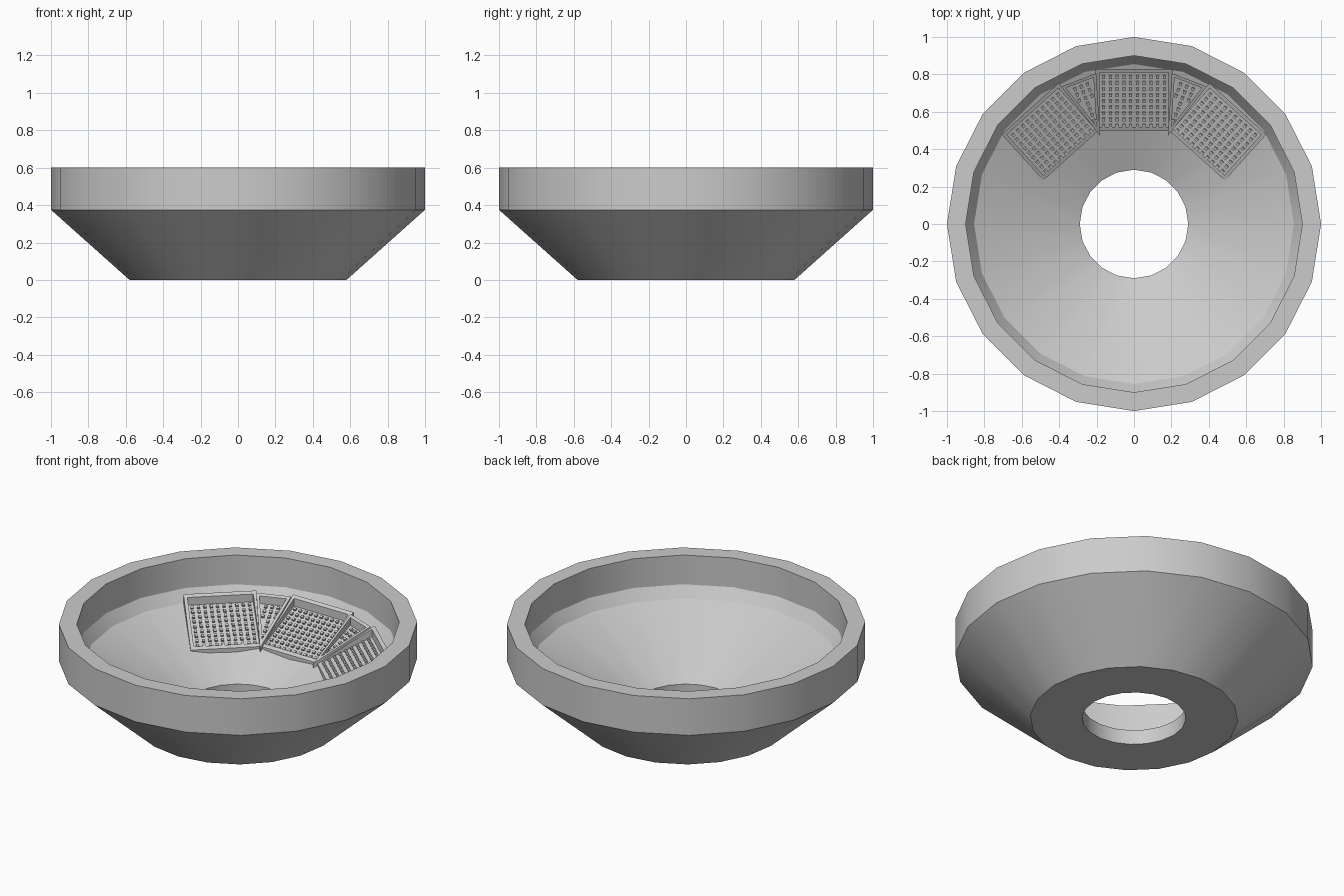
import bpy, bmesh, math
from mathutils import Vector, Matrix

if "Cube" in bpy.data.objects:
    bpy.data.objects.remove(bpy.data.objects["Cube"])

SIDES = 20


def finish(bm, name, smooth=None):
    bmesh.ops.recalc_face_normals(bm, faces=bm.faces)
    me = bpy.data.meshes.new(name)
    bm.to_mesh(me)
    bm.free()
    ob = bpy.data.objects.new(name, me)
    bpy.context.collection.objects.link(ob)
    if smooth:
        bpy.ops.object.select_all(action='DESELECT')
        ob.select_set(True)
        bpy.context.view_layer.objects.active = ob
        bpy.ops.object.shade_smooth_by_angle(angle=math.radians(smooth))
    return ob


# Bowl: closed profile (radius, height) turned around z
profile = [(0.29, 0), (0.58, 0), (1, 0.375), (1, 0.6), (0.9, 0.6),
           (0.9, 0.42), (0.855, 0.353), (0.29, 0.09)]
bm = bmesh.new()
rings = []
for i in range(SIDES):
    a = 2 * math.pi * i / SIDES
    rings.append([bm.verts.new((r * math.cos(a), r * math.sin(a), z)) for r, z in profile])
for i in range(SIDES):
    p, q = rings[i], rings[(i + 1) % SIDES]
    for j in range(len(profile)):
        k = (j + 1) % len(profile)
        bm.faces.new((p[j], q[j], q[k], p[k]))
finish(bm, "bowl", 30)


# Sloped heights of the trays, by distance from the centre
def floor_z(y):
    return 0.208 + (y - 0.5) / 0.33 * 0.147


def rim_z(y):
    return 0.216 + (y - 0.5) / 0.33 * 0.189


def inset(poly, d):
    out = []
    n = len(poly)
    for i in range(n):
        a, b, c = (Vector(poly[(i + k) % n]) for k in (-1, 0, 1))
        e1, e2 = (b - a).normalized(), (c - b).normalized()
        n1, n2 = Vector((-e1.y, e1.x)), Vector((-e2.y, e2.x))
        out.append(b + (n1 + n2) * d / (1 + n1.dot(n2)))
    return out


def inside(p, poly, margin):
    n = len(poly)
    for i in range(n):
        a, b = Vector(poly[i]), Vector(poly[(i + 1) % n])
        e = (b - a).normalized()
        if e.x * (p[1] - a.y) - e.y * (p[0] - a.x) < margin:
            return False
    return True


def tray(name, outline, border, turn):
    """Raised frame around a studded floor; outline runs counter-clockwise."""
    rot = Matrix.Rotation(math.radians(turn), 4, 'Z')
    inner = inset(outline, border)
    bm = bmesh.new()
    loops = [
        [bm.verts.new((x, y, floor_z(y) - 0.04)) for x, y in outline],
        [bm.verts.new((x, y, rim_z(y))) for x, y in outline],
        [bm.verts.new((x, y, rim_z(y))) for x, y in inner],
        [bm.verts.new((x, y, floor_z(y))) for x, y in inner]]
    n = len(outline)
    for lo, hi in zip(loops, loops[1:]):
        for i in range(n):
            j = (i + 1) % n
            bm.faces.new((lo[i], lo[j], hi[j], hi[i]))
    bm.faces.new(loops[3])
    bm.faces.new(loops[0][::-1])
    bm.transform(rot)
    finish(bm, name)

    # Grid of small square studs on the floor
    bm = bmesh.new()
    tilt = Matrix.Rotation(math.atan(0.147 / 0.33), 4, 'X')
    for ix in range(10):
        for iy in range(9):
            x, y = -0.162 + 0.036 * ix, 0.527 + 0.0325 * iy
            if len(outline) == 3:
                x += 0.018
            if inside((x, y), inner, 0.008):
                m = Matrix.Translation((x, y, floor_z(y) + 0.004)) @ tilt
                bmesh.ops.create_cube(bm, size=1, matrix=m @ Matrix.Diagonal((0.016, 0.016, 0.016, 1)))
    bm.transform(rot)
    finish(bm, name + "_studs")


# Three rectangular trays and the two wedges between them
square = [(-0.205, 0.498), (0.205, 0.498), (0.205, 0.83), (-0.205, 0.83)]
wedge = [(0, 0.505), (0.1, 0.825), (-0.1, 0.825)]
for label, turn in (("left", 42), ("middle", 0), ("right", -42)):
    tray(label + "_tray", square, 0.02, turn)
for label, turn in (("left", 21), ("right", -21)):
    tray(label + "_wedge_tray", wedge, 0.016, turn)
